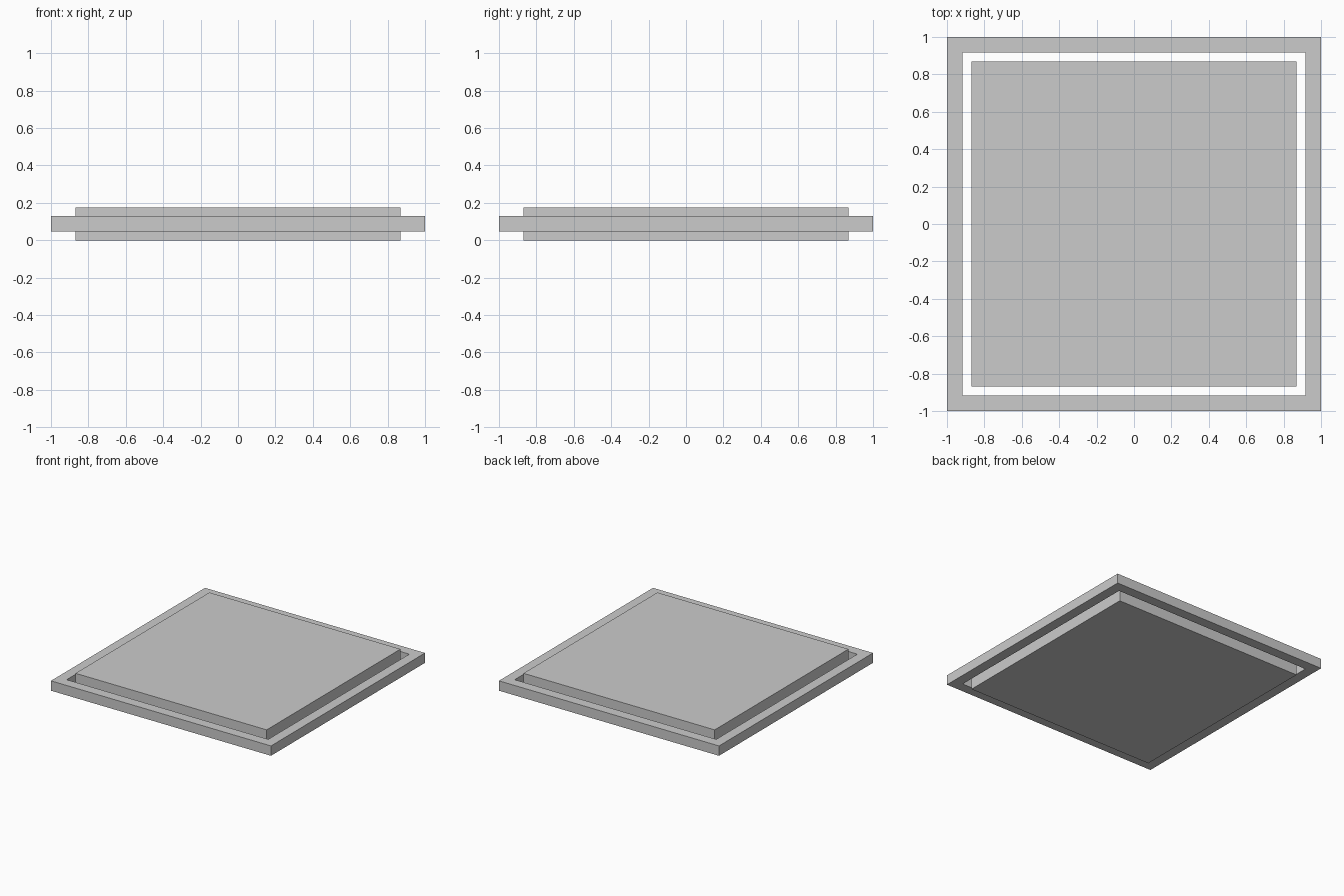
import bpy
import bmesh

if "Cube" in bpy.data.objects:
    bpy.data.objects.remove(bpy.data.objects["Cube"])


def make_object(name, bm):
    bmesh.ops.recalc_face_normals(bm, faces=bm.faces)
    mesh = bpy.data.meshes.new(name)
    bm.to_mesh(mesh)
    bm.free()
    obj = bpy.data.objects.new(name, mesh)
    bpy.context.collection.objects.link(obj)
    return obj


def square_ring(bm, half, z):
    return [bm.verts.new((sx * half, sy * half, z))
            for sx, sy in ((-1, -1), (1, -1), (1, 1), (-1, 1))]


# Central slab, standing proud of the frame above and below
bm = bmesh.new()
bottom, top = square_ring(bm, 0.869, 0.0), square_ring(bm, 0.869, 0.176)
bm.faces.new(bottom)
bm.faces.new(top)
for i in range(4):
    j = (i + 1) % 4
    bm.faces.new((bottom[i], bottom[j], top[j], top[i]))
make_object("center_panel", bm)

# Open square frame around the slab, separated by a narrow gap
bm = bmesh.new()
section = [(1.0, 0.048), (1.0, 0.129), (0.916, 0.129), (0.916, 0.048)]
rings = [square_ring(bm, half, z) for half, z in section]
for k in range(4):
    a, b = rings[k], rings[(k + 1) % 4]
    for i in range(4):
        j = (i + 1) % 4
        bm.faces.new((a[i], a[j], b[j], b[i]))
make_object("outer_frame", bm)
